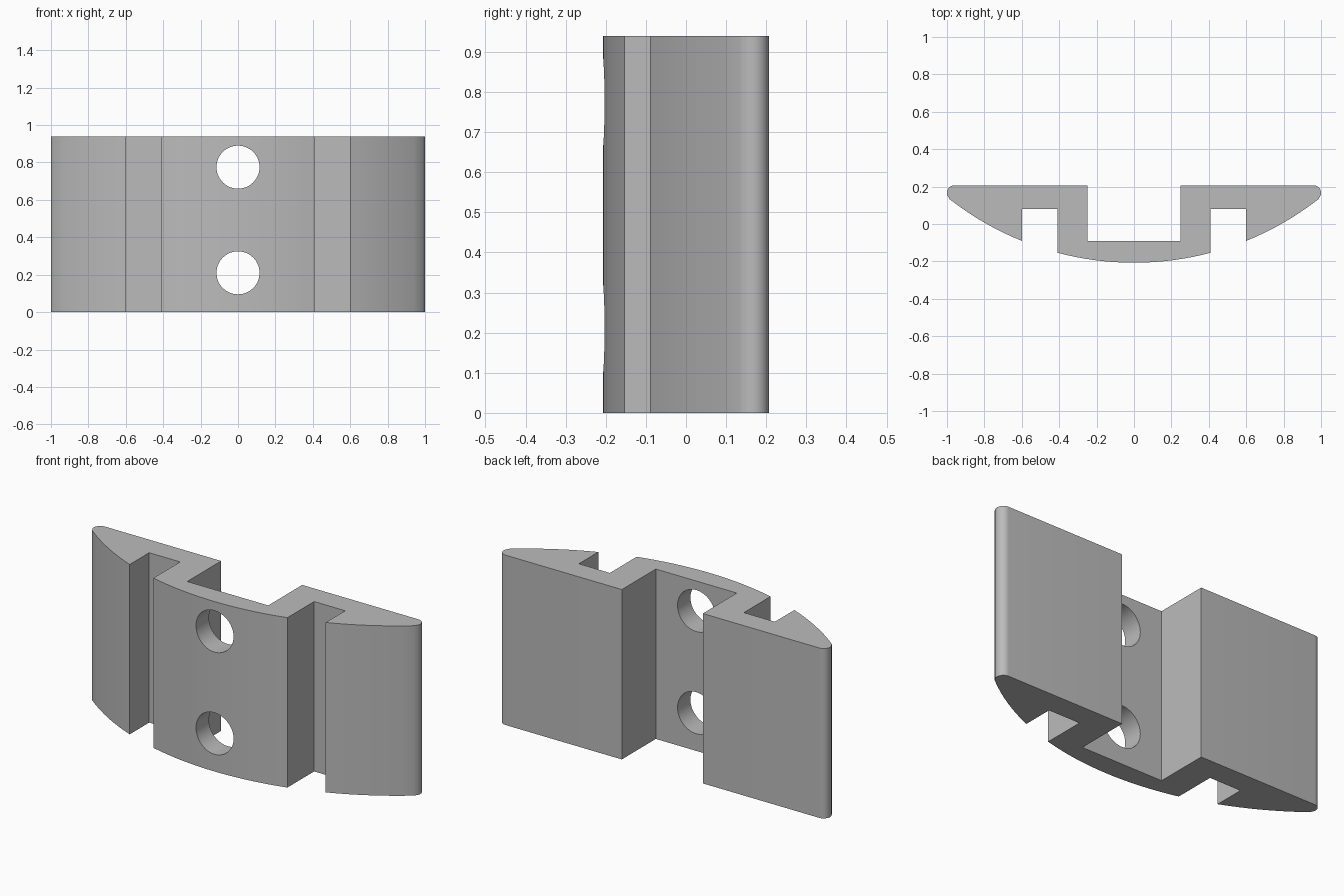
import bpy, bmesh, math

if "Cube" in bpy.data.objects:
    bpy.data.objects.remove(bpy.data.objects["Cube"])

HEIGHT = 0.94
BACK = 0.207            # y of the flat back
R, CY = 1.6, 1.393      # large front curve: radius and centre y
FR, FX, FY = 0.04, 0.96, 0.167   # rounded tip: radius and centre


def front_curve(x):
    return CY - math.sqrt(R * R - x * x)


def curve_points(x0, x1, n):
    xs = [x0 + (x1 - x0) * i / n for i in range(n + 1)]
    return [(x, front_curve(x)) for x in xs]


# Right half of the cross-section, from front centre to back centre
tip_start = math.atan2(FY - CY, FX)
tip_x = R * math.cos(tip_start)
half = curve_points(0, 0.41, 8)
half += [(0.41, 0.08), (0.60, 0.08)]                     # front slot
half += curve_points(0.60, tip_x, 8)
for i in range(1, 13):                                   # rounded tip
    a = tip_start + (math.pi / 2 - tip_start) * i / 12
    half.append((FX + FR * math.cos(a), FY + FR * math.sin(a)))
half += [(0.248, BACK), (0.248, -0.09)]                  # back channel

# Mirror the section and extrude it upward
section = half + [(-x, y) for x, y in reversed(half[1:])]
bm = bmesh.new()
base = bm.faces.new([bm.verts.new((x, y, 0)) for x, y in section])
ext = bmesh.ops.extrude_face_region(bm, geom=[base])
top = [v for v in ext["geom"] if isinstance(v, bmesh.types.BMVert)]
bmesh.ops.translate(bm, verts=top, vec=(0, 0, HEIGHT))
bmesh.ops.recalc_face_normals(bm, faces=bm.faces)
mesh = bpy.data.meshes.new("slotted_bracket")
bm.to_mesh(mesh)
bm.free()
bracket = bpy.data.objects.new("slotted_bracket", mesh)
bpy.context.collection.objects.link(bracket)

grey = bpy.data.materials.new("plain grey")
grey.diffuse_color = (0.5, 0.5, 0.5, 1)
grey.use_nodes = True
grey.node_tree.nodes["Principled BSDF"].inputs["Base Color"].default_value = grey.diffuse_color
mesh.materials.append(grey)

# Two round holes through the channel floor
for z in (0.21, 0.775):
    bpy.ops.mesh.primitive_cylinder_add(vertices=48, radius=0.115, depth=0.4,
                                        location=(0, -0.15, z),
                                        rotation=(math.pi / 2, 0, 0))
    cutter = bpy.context.object
    cutter.name = "hole_cutter"
    cutter.hide_render = True
    cutter.data.materials.append(grey)
    mod = bracket.modifiers.new("hole", "BOOLEAN")
    mod.operation = "DIFFERENCE"
    mod.solver = "EXACT"
    mod.object = cutter
    bpy.ops.object.select_all(action="DESELECT")
    bracket.select_set(True)
    bpy.context.view_layer.objects.active = bracket
    bpy.ops.object.modifier_apply(modifier=mod.name)
    bpy.data.objects.remove(cutter, do_unlink=True)

bpy.ops.object.shade_smooth_by_angle(angle=math.radians(30))
